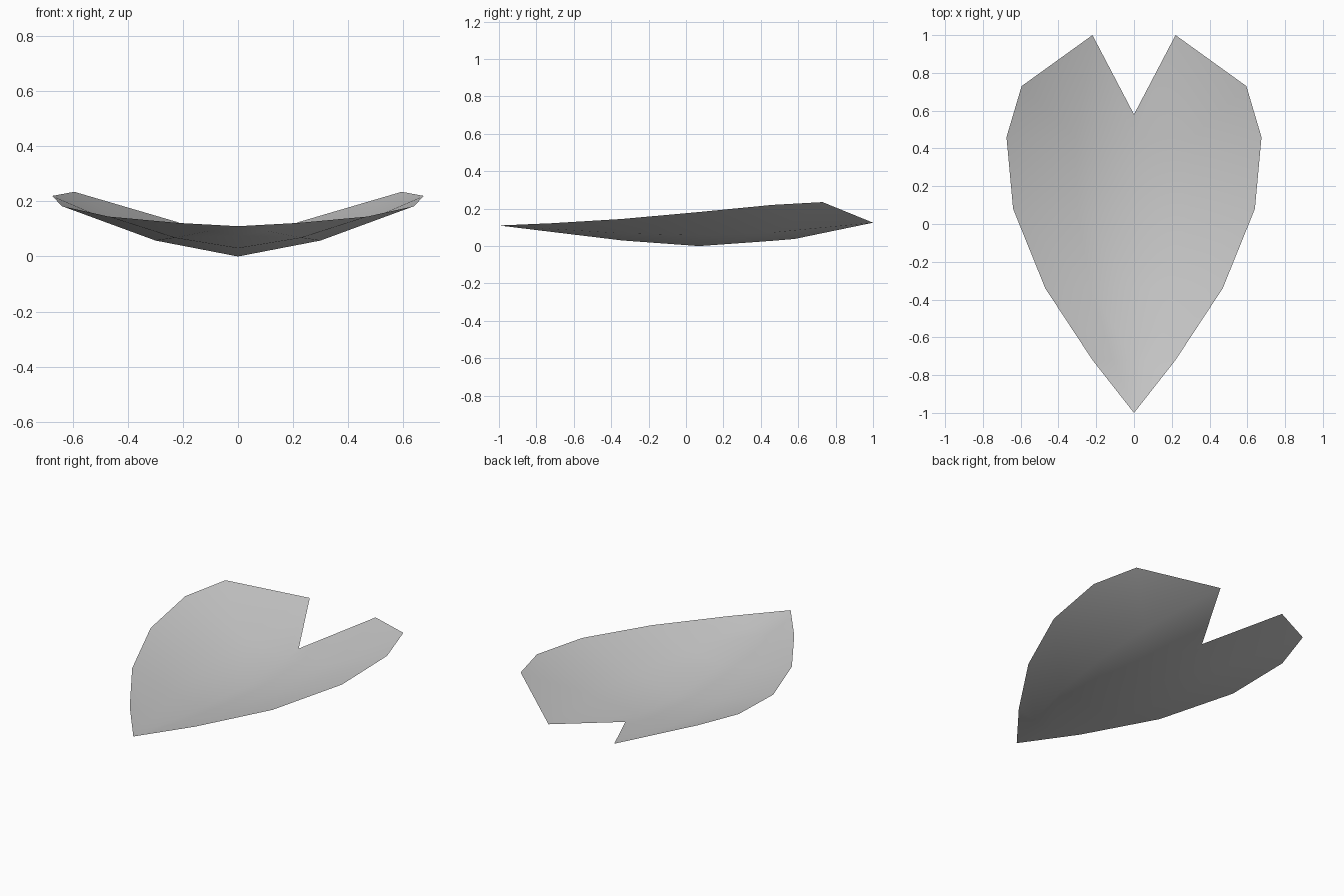
import bpy

cube = bpy.data.objects.get("Cube")
if cube:
    bpy.data.objects.remove(cube)

# One grey for the whole petal
grey = bpy.data.materials.new("petal_grey")
grey.use_nodes = True
colour = (0.6, 0.6, 0.6, 1)
grey.diffuse_color = colour
bsdf = next(n for n in grey.node_tree.nodes if n.type == 'BSDF_PRINCIPLED')
bsdf.inputs["Base Color"].default_value = colour

# Half of the petal: each row runs from the centre line to the rim
tip = (0, -1, 0.11)
rows = [
    [(0, -0.72, 0.076), (0.11, -0.72, 0.092), (0.22, -0.72, 0.122)],
    [(0, -0.34, 0.03), (0.23, -0.34, 0.068), (0.47, -0.34, 0.145)],
    [(0, 0.07, 0), (0.30, 0.07, 0.058), (0.64, 0.08, 0.183)],
    [(0, 0.46, 0.028), (0.31, 0.46, 0.072), (0.675, 0.46, 0.22)],
    [(0, 0.58, 0.038), (0.22, 1, 0.125), (0.595, 0.73, 0.235)],
]
verts = [tip] + [p for row in rows for p in row]
faces = [(0, 2, 1), (0, 3, 2)]
for r in range(len(rows) - 1):
    for c in range(2):
        a = 1 + r * 3 + c
        faces.append((a, a + 1, a + 4, a + 3))

mesh = bpy.data.meshes.new("petal")
mesh.from_pydata(verts, [], faces)
mesh.materials.append(grey)
petal = bpy.data.objects.new("petal", mesh)
bpy.context.collection.objects.link(petal)

# Mirror across the centre line, smooth all over
mesh.polygons.foreach_set("use_smooth", [True] * len(faces))
mirror = petal.modifiers.new("mirror", 'MIRROR')
mirror.use_clip = True
